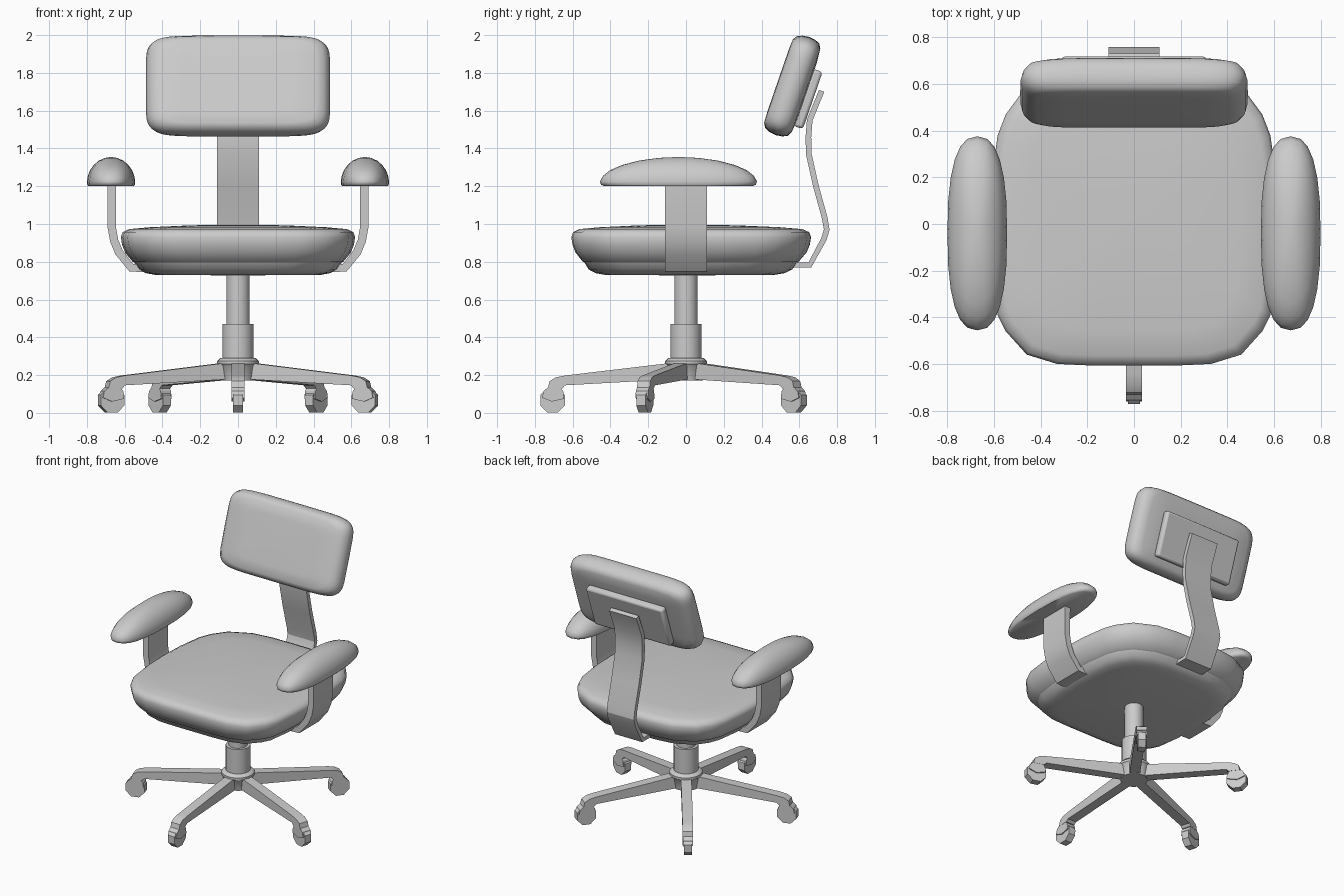
import bpy, bmesh
from math import cos, sin, pi, radians, copysign
from mathutils import Matrix, Vector

if "Cube" in bpy.data.objects:
    bpy.data.objects.remove(bpy.data.objects["Cube"], do_unlink=True)

grey = bpy.data.materials.new("light_grey")
grey.use_nodes = True
COLOUR = (0.6, 0.6, 0.6, 1)
grey.diffuse_color = COLOUR
grey.node_tree.nodes["Principled BSDF"].inputs["Base Color"].default_value = COLOUR


def finish(name, bm, matrix, angle=40):
    """Clean the mesh, place it and shade it."""
    bmesh.ops.remove_doubles(bm, verts=bm.verts, dist=0.0005)
    bmesh.ops.transform(bm, matrix=matrix, verts=bm.verts)
    bmesh.ops.recalc_face_normals(bm, faces=bm.faces)
    mesh = bpy.data.meshes.new(name)
    bm.to_mesh(mesh)
    bm.free()
    mesh.materials.append(grey)
    mesh.shade_smooth()
    mesh.set_sharp_from_angle(angle=radians(angle))
    obj = bpy.data.objects.new(name, mesh)
    bpy.context.collection.objects.link(obj)
    return obj


def loft(name, outline, rings, matrix=Matrix(), angle=40):
    """Stack scaled copies of an outline; rings are (scale, height)."""
    bm = bmesh.new()
    loops = [[bm.verts.new((x * s, y * s, z)) for x, y in outline] for s, z in rings]
    n = len(outline)
    for a, b in zip(loops, loops[1:]):
        for i in range(n):
            j = (i + 1) % n
            bm.faces.new((a[i], a[j], b[j], b[i]))
    bm.faces.new(loops[0])
    bm.faces.new(loops[-1])
    return finish(name, bm, matrix, angle)


def extrude(name, profile, half, matrix=Matrix(), angle=25):
    """Extrude an x-z profile to +-half along y."""
    bm = bmesh.new()
    face = bm.faces.new([bm.verts.new((x, -half, z)) for x, z in profile])
    new = bmesh.ops.extrude_face_region(bm, geom=[face])["geom"]
    bmesh.ops.translate(bm, vec=(0, 2 * half, 0),
                        verts=[v for v in new if isinstance(v, bmesh.types.BMVert)])
    return finish(name, bm, matrix, angle)


def strip(path, thick):
    """Outline of a bent flat bar following a path."""
    pts = [Vector(p) for p in path]
    sides = ([], [])
    for i, p in enumerate(pts):
        before = (p - pts[max(i - 1, 0)]).normalized()
        after = (pts[min(i + 1, len(pts) - 1)] - p).normalized()
        t = (before + after).normalized()
        off = Vector((-t.y, t.x)) * thick / 2
        sides[0].append(p + off)
        sides[1].append(p - off)
    return [tuple(p) for p in sides[0] + sides[1][::-1]]


def superellipse(a, b, power, count):
    def f(c):
        return copysign(abs(c) ** (2 / power), c)
    return [(a * f(cos(2 * pi * i / count)), b * f(sin(2 * pi * i / count)))
            for i in range(count)]


def turn_z(deg):
    return Matrix.Rotation(radians(deg), 4, 'Z')


# Seat cushion with its rounded lower pan
half = [(0, -.607), (.18, -.607), (.33, -.6), (.46, -.56), (.55, -.46), (.585, -.39),
        (.61, -.2), (.62, 0), (.61, .2), (.585, .38), (.55, .47), (.48, .565),
        (.33, .64), (.18, .66), (0, .662)]
seat_outline = half + [(-x, y) for x, y in half[-2:0:-1]]
loft("seat_cushion", seat_outline,
     [(0, .79), (.86, .79), (.9, .8), (.965, .85), (.99, .89), (1, .93), (.985, .957),
      (.93, .973), (.75, .983), (.4, .993), (0, .996)], angle=50)
loft("seat_pan", seat_outline,
     [(0, .728), (.7, .73), (.79, .74), (.85, .76), (.885, .795), (.8, .82)])

# Backrest cushion, leaning back, with a mounting plate
lean = Matrix.Translation((0, .565, 1.73)) @ Matrix.Rotation(radians(-109), 4, 'X')
loft("backrest", superellipse(.488, .275, 7, 48),
     [(0, -.083), (.6, -.083), (.85, -.08), (.93, -.066), (.98, -.038), (1, 0),
      (.98, .035), (.94, .06), (.85, .074), (.6, .08), (0, .082)], lean, 50)
plate = loft("backrest_plate", [(-.31, -.16), (.31, -.16), (.31, .16), (-.31, .16)],
             [(1, .06), (1, .112)],
             Matrix.Translation((0, .0, -.04)) @ lean, 30)
bevel = plate.modifiers.new("soft_edge", 'BEVEL')
bevel.width = .015
bevel.segments = 2

# Bent bar carrying the backrest
spine = [(.718, 1.705), (.655, 1.55), (.648, 1.46), (.65, 1.37), (.688, 1.2),
         (.735, 1.03), (.745, .97), (.73, .92), (.655, .782), (.4, .782)]
extrude("backrest_bar", strip(spine, .03), .11, turn_z(90))

# Armrests and their brackets
bracket = [(.668, 1.22), (.668, .98), (.655, .91), (.63, .85), (.565, .768), (.4, .765)]
for side, sign in (("left", 1), ("right", -1)):
    extrude(side + "_arm_bracket", strip([(x * sign, z) for x, z in bracket], .044), .112)
    loft(side + "_armrest", superellipse(.128, .416, 2.5, 24),
         [(0, 0), (.94, 0), (.985, .008), (1, .025), (.96, .055), (.87, .085),
          (.72, .112), (.5, .136), (.25, .15), (0, .155)],
         Matrix.Translation((.672 * sign, -.04, 1.2)), 50)

# Gas column and hub
circle = superellipse(1, 1, 2, 24)
loft("upper_column", circle, [(.062, .45), (.062, .75)])
loft("lower_column", circle, [(.082, .25), (.082, .47)])
loft("hub", circle, [(.09, .172), (.102, .25), (.11, .258), (.11, .275), (.095, .29), (.08, .292)])

# Five legs with casters
leg = [(.03, .18), (.03, .265), (.1, .262), (.64, .198), (.69, .188), (.722, .168),
       (.732, .13), (.655, .13), (.64, .146)]
hood = [(.645, .075), (.65, .115), (.67, .14), (.725, .14), (.755, .115), (.762, .08), (.71, .06)]
wheel = [(.706 + .071 * cos(pi * (i + .5) / 4), .067 + .071 * sin(pi * (i + .5) / 4))
         for i in range(8)]
for k in range(5):
    turn = turn_z(-90 + 72 * k)
    extrude(f"leg_{k + 1}", leg, .035, turn)
    extrude(f"caster_hood_{k + 1}", hood, .034, turn)
    extrude(f"caster_wheel_{k + 1}", wheel, .026, turn)
